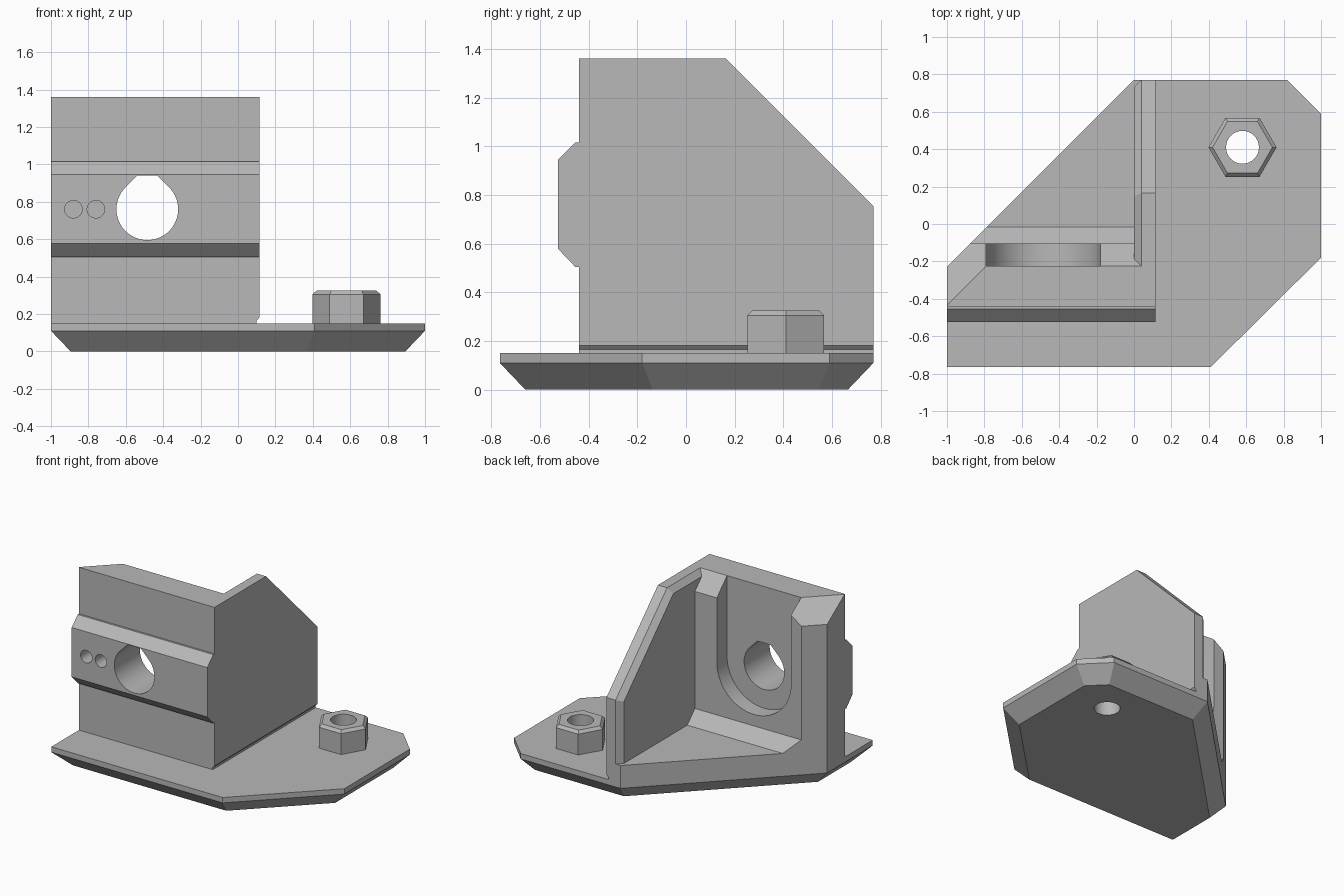
import bpy, bmesh, math
from mathutils import Vector

if "Cube" in bpy.data.objects:
    bpy.data.objects.remove(bpy.data.objects["Cube"], do_unlink=True)

grey = bpy.data.materials.new("plain grey")
grey.use_nodes = True
grey.diffuse_color = (0.48, 0.48, 0.48, 1)
grey.node_tree.nodes["Principled BSDF"].inputs["Base Color"].default_value = grey.diffuse_color


def finish(name, bm):
    bmesh.ops.recalc_face_normals(bm, faces=bm.faces)
    mesh = bpy.data.meshes.new(name)
    bm.to_mesh(mesh)
    bm.free()
    mesh.materials.append(grey)
    obj = bpy.data.objects.new(name, mesh)
    bpy.context.collection.objects.link(obj)
    return obj


def prism(axis, outline, start, end):
    """Extrude a 2D outline along the x, y or z axis."""
    place = {"x": lambda a, b, t: (t, a, b),
             "y": lambda a, b, t: (a, t, b),
             "z": lambda a, b, t: (a, b, t)}[axis]
    bm = bmesh.new()
    rings = [[bm.verts.new(place(a, b, t)) for a, b in outline] for t in (start, end)]
    for ring in rings:
        bm.faces.new(ring)
    for i in range(len(outline)):
        j = (i + 1) % len(outline)
        bm.faces.new((rings[0][i], rings[0][j], rings[1][j], rings[1][i]))
    return bm


def hull(points):
    """Convex solid around points, with flat faces merged."""
    bm = bmesh.new()
    for p in points:
        bm.verts.new(p)
    bmesh.ops.convex_hull(bm, input=bm.verts)
    bmesh.ops.dissolve_limit(bm, angle_limit=0.01, verts=bm.verts, edges=bm.edges)
    return bm


def slice_off(bm, point, normal):
    """Remove the side the normal points to and cap the cut."""
    cut = bmesh.ops.bisect_plane(bm, geom=bm.verts[:] + bm.edges[:] + bm.faces[:], dist=1e-5,
                                 plane_co=point, plane_no=normal, clear_outer=True)
    edges = [e for e in bm.edges if e.is_boundary]
    bmesh.ops.holes_fill(bm, edges=edges, sides=0)


def carve(targets, bm):
    cutter = finish("cutter", bm)
    cutter.hide_render = True
    for obj in targets:
        mod = obj.modifiers.new("carve", "BOOLEAN")
        mod.operation, mod.solver, mod.object = "DIFFERENCE", "EXACT", cutter
        bpy.context.view_layer.objects.active = obj
        bpy.ops.object.modifier_apply(modifier=mod.name)
    bpy.data.objects.remove(cutter, do_unlink=True)


def arc(cx, cy, r, start, end, steps):
    return [(cx + r * math.cos(math.radians(start + (end - start) * i / steps)),
             cy + r * math.sin(math.radians(start + (end - start) * i / steps)))
            for i in range(steps + 1)]


def circle(cx, cy, r, sides):
    return arc(cx, cy, r, 0, 360, sides)[:-1]


def inset(outline, d):
    """Parallel inset of a counter-clockwise convex outline."""
    result = []
    pts = [Vector(p) for p in outline]
    for i, p in enumerate(pts):
        e1 = (p - pts[i - 1]).normalized()
        e2 = (pts[(i + 1) % len(pts)] - p).normalized()
        n1, n2 = Vector((-e1.y, e1.x)), Vector((-e2.y, e2.x))
        result.append(p + (n1 + n2) * d / (1 + n1.dot(n2)))
    return result


PLATE, TOP, SIDE, FLOOR = 0.15, 1.36, 0.115, 0.28
HOLE_X, HOLE_Z = -0.485, 0.76

# Base plate with a chamfered underside
plan = [(-1, -0.765), (0.41, -0.765), (1, -0.18), (1, 0.59), (0.82, 0.77), (0, 0.77), (-1, -0.23)]
base_plate = finish("base_plate", hull(
    [(x, y, z) for z in (0.11, PLATE) for x, y in plan]
    + [(x, y, 0) for x, y in inset(plan, 0.105)]))

# Raised floor of the open pocket
pocket_floor = finish("pocket_floor", prism("z", [
    (-1, -0.44), (SIDE, -0.44), (SIDE, 0.77), (0, 0.77), (-1, -0.23)], PLATE, FLOOR))

# Front wall with its horizontal rib, trimmed along the rear diagonal
bm = prism("x", [
    (-0.44, PLATE), (-0.44, 0.505), (-0.455, 0.505), (-0.525, 0.578), (-0.525, 0.945),
    (-0.455, 1.015), (-0.44, 1.015), (-0.44, TOP), (-0.105, TOP), (-0.105, 0.37),
    (-0.015, FLOOR), (-0.015, PLATE)], -1, SIDE)
slice_off(bm, (0, 0.77, 0), (-1, 1, 0))
slice_off(bm, (0, 0.565, TOP), (-1, 1, math.sqrt(2)))
front_wall = finish("front_wall", bm)

# Side wall with a sloped rear and a chamfered inner rim
def side_outline(d):
    return [(-0.3, PLATE), (-0.3, TOP - d), (0.165 - 0.414 * d, TOP - d),
            (0.77 - d, 0.755 - 0.414 * d), (0.77 - d, PLATE)]

side_wall = finish("side_wall", hull(
    [(x, y, z) for x, d in ((0, 0.04), (0.04, 0), (SIDE, 0)) for y, z in side_outline(d)]))

# Rear top bevel and U-shaped recess in the front wall
carve([front_wall], prism("x", [(-0.225, TOP), (-0.105, 1.24), (0, 1.135), (0, 1.6), (-0.225, 1.6)],
                          -0.4, 0.3))
carve([front_wall], prism("y", arc(HOLE_X, HOLE_Z, 0.305, 180, 360, 32)
                          + [(HOLE_X + 0.305, 1.6), (HOLE_X - 0.305, 1.6)], -0.225, 0.3))

# Through hole with a flattened roof, and two small blind holes
carve([front_wall], prism("y", arc(HOLE_X, HOLE_Z, 0.165, 135, 405, 40)
                          + [(HOLE_X + 0.054, 0.94), (HOLE_X - 0.054, 0.94)], -0.8, 0.3))
for x in (-0.88, -0.76):
    carve([front_wall], prism("y", circle(x, HOLE_Z, 0.047, 24), -0.8, -0.42))

# Shallow relief groove along the foot of the side wall
carve([pocket_floor, front_wall, side_wall], prism("y", [
    (0.1, 0.1), (0.1, 0.165), (SIDE, 0.182), (0.2, 0.182), (0.2, 0.1)], -0.9, 0.9))

# Hexagonal nut with a hole that continues through the plate
NUT = (0.58, 0.41)
hex_nut = finish("hex_nut", hull(
    [(x, y, z) for r, z in ((0.182, PLATE), (0.182, 0.305), (0.16, 0.325))
     for x, y in circle(*NUT, r, 6)]))
carve([base_plate, hex_nut], prism("z", circle(*NUT, 0.088, 32), -0.2, 0.6))

# Smooth the round bores, keep every edge crisp
bpy.ops.object.select_all(action="DESELECT")
for obj in (base_plate, front_wall, hex_nut):
    obj.select_set(True)
bpy.context.view_layer.objects.active = front_wall
bpy.ops.object.shade_smooth_by_angle(angle=math.radians(20))
